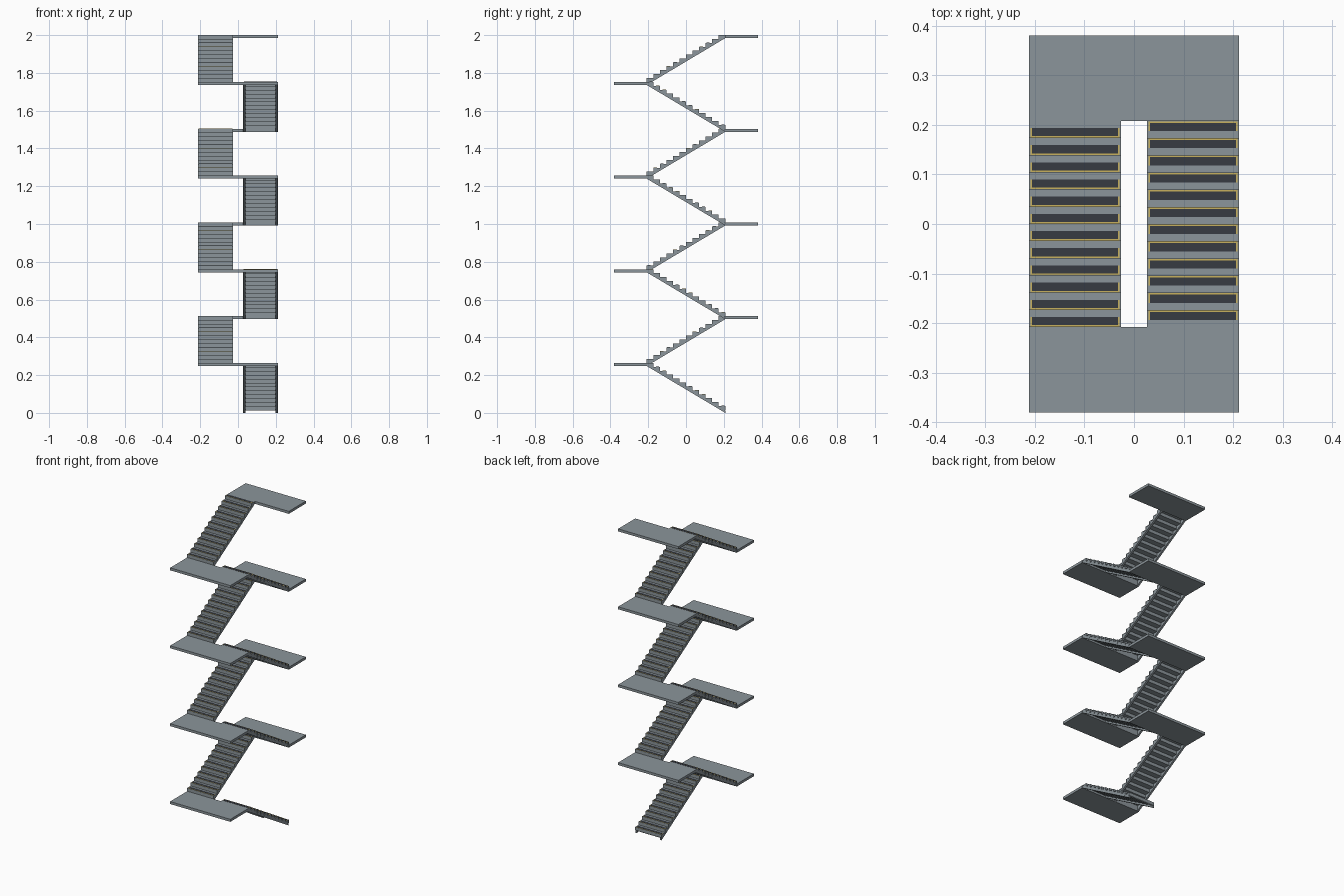
import bpy, bmesh

if "Cube" in bpy.data.objects:
    bpy.data.objects.remove(bpy.data.objects["Cube"])

# Overall proportions
FLIGHTS, STEPS = 8, 12
SLAB = 0.016                       # landing thickness
HALF = 0.208                       # half of the flight run
RUN = 2 * HALF / STEPS
LEVEL = (2.0 - SLAB) / FLIGHTS     # height of one flight
RISE = LEVEL / STEPS
PLATE = 0.004                      # folded step plate thickness
X_IN, X_OUT = 0.026, 0.212
STRINGER_W = 0.012


def material(name, rgb):
    m = bpy.data.materials.new(name)
    m.diffuse_color = (*rgb, 1)
    m.use_nodes = True
    m.node_tree.nodes["Principled BSDF"].inputs["Base Color"].default_value = m.diffuse_color
    return m


steel = material("steel_grey", (0.26, 0.30, 0.325))
grip = material("grip_charcoal", (0.038, 0.043, 0.055))
yellow = material("edge_yellow", (0.58, 0.44, 0.11))


def prism(bm, profile, x0, x1):
    """Extrude a (y, z) outline between two x positions."""
    a = [bm.verts.new((x0, y, z)) for y, z in profile]
    b = [bm.verts.new((x1, y, z)) for y, z in profile]
    bm.faces.new(a)
    bm.faces.new(b[::-1])
    n = len(a)
    for i in range(n):
        j = (i + 1) % n
        bm.faces.new((a[j], a[i], b[i], b[j]))


def finish(bm, name, mat):
    bmesh.ops.recalc_face_normals(bm, faces=bm.faces)
    me = bpy.data.meshes.new(name)
    bm.to_mesh(me)
    bm.free()
    me.materials.append(mat)
    ob = bpy.data.objects.new(name, me)
    bpy.context.collection.objects.link(ob)
    return ob


def rect(y0, y1, z0, z1):
    return [(y0, z0), (y1, z0), (y1, z1), (y0, z1)]


# Zigzag outlines of the folded step plate
upper, lower = [], []
for k in range(STEPS):
    upper += [(k * RUN, k * RISE), (k * RUN, (k + 1) * RISE)]
    lower += [(k * RUN + PLATE, k * RISE - PLATE),
              (k * RUN + PLATE, (k + 1) * RISE - PLATE)]
upper.append((STEPS * RUN, LEVEL))
lower.append((STEPS * RUN, LEVEL - PLATE))

for i in range(FLIGHTS):
    side = 1 if i % 2 == 0 else -1      # +x flights climb to the front
    base = SLAB + i * LEVEL
    xs = sorted((side * X_IN, side * X_OUT))

    def place(profile):
        return [(-side * (s - HALF), z + base) for s, z in profile]

    # Folded treads and risers
    bm = bmesh.new()
    prism(bm, place(upper + lower[::-1]), *xs)
    finish(bm, f"steps_{i + 1}", steel)

    # Notched stringers on both edges
    bm = bmesh.new()
    outline = [(0, -SLAB), (0, -PLATE)] + lower + [(STEPS * RUN, LEVEL - SLAB)]
    for x0 in (xs[0] + 0.001, xs[1] - STRINGER_W - 0.001):
        prism(bm, place(outline), x0, x0 + STRINGER_W)
    finish(bm, f"stringers_{i + 1}", steel)

    # Yellow nosing plates with dark grip strips on top
    edge, strip = bmesh.new(), bmesh.new()
    for k in range(STEPS):
        s, z = k * RUN, (k + 1) * RISE
        prism(edge, place(rect(s + 0.001, s + 0.0205, z, z + 0.0006)),
              xs[0] + 0.0035, xs[1] - 0.0035)
        prism(strip, place(rect(s + 0.004, s + 0.0205, z + 0.0002, z + 0.0012)),
              xs[0] + 0.006, xs[1] - 0.006)
    finish(edge, f"nosing_edges_{i + 1}", yellow)
    finish(strip, f"grip_strips_{i + 1}", grip)

    # Landing at the top of the flight
    bm = bmesh.new()
    top = base + LEVEL
    ys = sorted((-side * HALF, -side * 0.38))
    prism(bm, rect(*ys, top - SLAB, top), -0.212, 0.212)
    finish(bm, f"landing_{i + 1}", steel)
